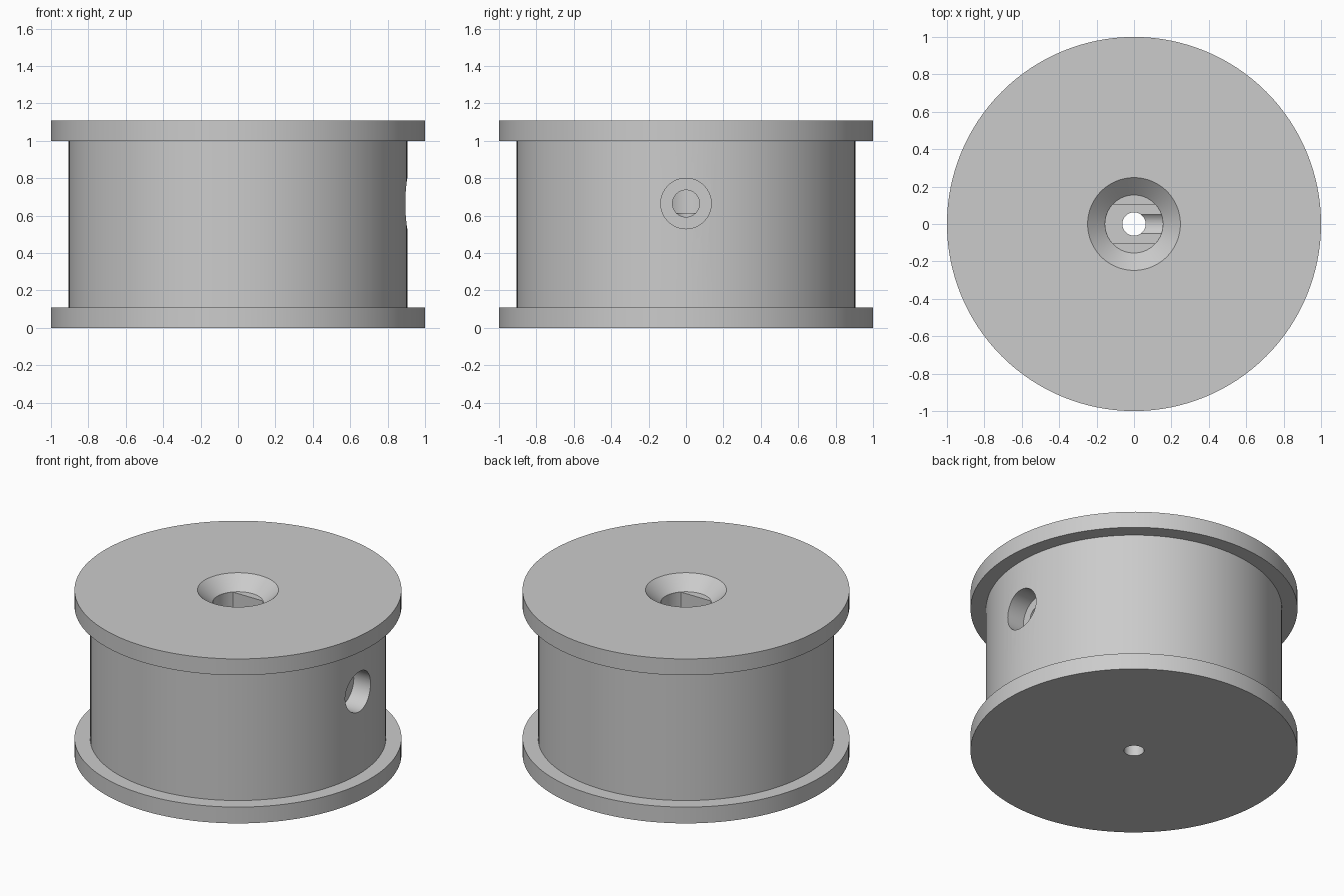
import bpy
import bmesh
import math
from mathutils import Matrix

cube = bpy.data.objects.get("Cube")
if cube:
    bpy.data.objects.remove(cube, do_unlink=True)

SEGMENTS = 128
HOLE_Z = 0.665

grey = bpy.data.materials.new("plain grey")
grey.use_nodes = True
grey.diffuse_color = (0.6, 0.6, 0.6, 1)
grey.node_tree.nodes["Principled BSDF"].inputs["Base Color"].default_value = (0.6, 0.6, 0.6, 1)


def finish(name, bm):
    """Turn a bmesh into a linked grey object."""
    bmesh.ops.recalc_face_normals(bm, faces=bm.faces)
    mesh = bpy.data.meshes.new(name)
    bm.to_mesh(mesh)
    bm.free()
    mesh.materials.append(grey)
    obj = bpy.data.objects.new(name, mesh)
    bpy.context.collection.objects.link(obj)
    return obj


def lathe(name, profile):
    """Revolve a closed (radius, height) outline about z."""
    bm = bmesh.new()
    rings = []
    for i in range(SEGMENTS):
        a = 2 * math.pi * i / SEGMENTS
        rings.append([bm.verts.new((r * math.cos(a), r * math.sin(a), z)) for r, z in profile])
    for i, ring in enumerate(rings):
        after = rings[(i + 1) % SEGMENTS]
        for j in range(len(profile)):
            k = (j + 1) % len(profile)
            bm.faces.new((ring[j], after[j], after[k], ring[k]))
    return finish(name, bm)


def cylinder(name, radius, start, end, sideways=False, flat=None):
    """Cylinder along z, or along x at the side hole; flat trims it at +-y."""
    bm = bmesh.new()
    middle = Matrix.Translation((0, 0, (start + end) / 2))
    bmesh.ops.create_cone(bm, cap_ends=True, segments=64, radius1=radius,
                          radius2=radius, depth=end - start, matrix=middle)
    if flat:
        for side in (-1, 1):
            cut = bmesh.ops.bisect_plane(
                bm, geom=bm.verts[:] + bm.edges[:] + bm.faces[:],
                plane_co=(0, side * flat, 0), plane_no=(0, side, 0), clear_outer=True)
            rim = [e for e in cut["geom_cut"] if isinstance(e, bmesh.types.BMEdge)]
            bmesh.ops.holes_fill(bm, edges=rim)
    if sideways:
        turn = Matrix.Translation((0, 0, HOLE_Z)) @ Matrix.Rotation(math.pi / 2, 4, "Y")
        bmesh.ops.transform(bm, matrix=turn, verts=bm.verts)
    return finish(name, bm)


# Flanged drum with a countersunk top and a narrow through hole
spool = lathe("spool", [
    (0.062, 0), (1, 0), (1, 0.11), (0.905, 0.11), (0.905, 1), (1, 1),
    (1, 1.11), (0.248, 1.11), (0.155, 1.025), (0.062, 1.025)])

# Shaft socket with two flats, then the stepped screw hole in the side
cutters = [
    cylinder("shaft_socket", 0.154, 0.613, 1.06, flat=0.105),
    cylinder("screw_head_recess", 0.135, 0.77, 1.1, sideways=True),
    cylinder("screw_hole", 0.072, 0, 1, sideways=True),
]
bpy.context.view_layer.objects.active = spool
spool.select_set(True)
for cutter in cutters:
    cutter.hide_render = True
    mod = spool.modifiers.new(cutter.name, "BOOLEAN")
    mod.operation = "DIFFERENCE"
    mod.solver = "EXACT"
    mod.object = cutter
    bpy.ops.object.modifier_apply(modifier=mod.name)
    bpy.data.objects.remove(cutter, do_unlink=True)

bpy.ops.object.shade_smooth_by_angle(angle=math.radians(30))
